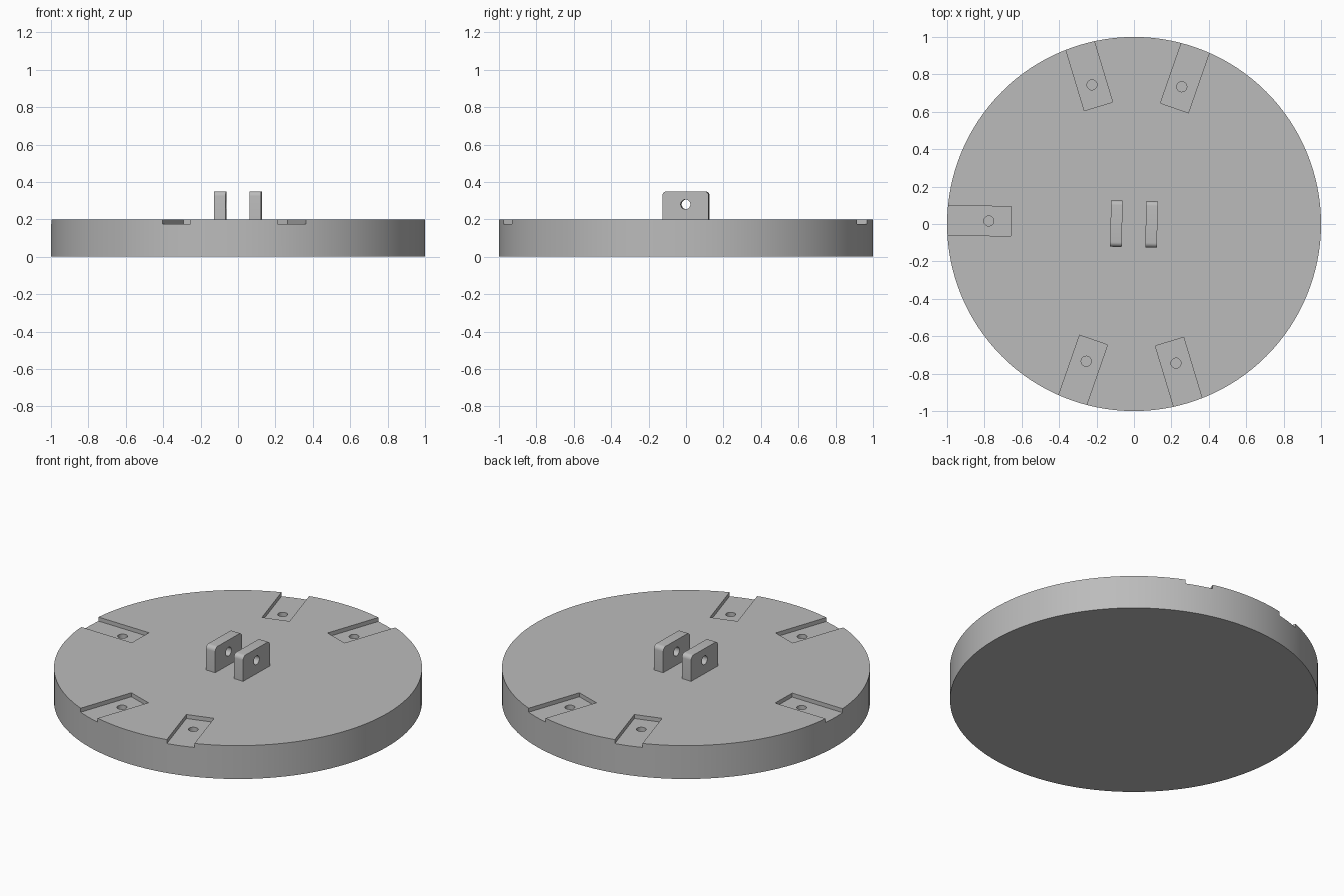
import bpy, bmesh, math
from mathutils import Matrix, Vector

cube = bpy.data.objects.get("Cube")
if cube:
    bpy.data.objects.remove(cube, do_unlink=True)

TURN = math.radians(-1.2)   # slight twist of the whole fixture
TOP = 0.2                   # upper face of the disc
FLOOR = 0.176               # floor of the slots

grey = bpy.data.materials.new("plain grey")
grey.use_nodes = True
color = (0.5, 0.5, 0.5, 1)
grey.diffuse_color = color
grey.node_tree.nodes["Principled BSDF"].inputs["Base Color"].default_value = color


def make_object(name, bm):
    mesh = bpy.data.meshes.new(name)
    bmesh.ops.recalc_face_normals(bm, faces=bm.faces)
    bm.to_mesh(mesh)
    bm.free()
    mesh.materials.append(grey)
    obj = bpy.data.objects.new(name, mesh)
    bpy.context.collection.objects.link(obj)
    return obj


def add_box(bm, low, high, matrix=Matrix()):
    low, high = Vector(low), Vector(high)
    place = Matrix.Translation((low + high) / 2) @ Matrix.Diagonal((*(high - low), 1))
    return bmesh.ops.create_cube(bm, size=1, matrix=matrix @ place)["verts"]


def add_cylinder(bm, radius, depth, sides, matrix):
    bmesh.ops.create_cone(bm, cap_ends=True, segments=sides, radius1=radius,
                          radius2=radius, depth=depth, matrix=matrix)


def cut(obj, cutter):
    mod = obj.modifiers.new("cut", "BOOLEAN")
    mod.object = cutter
    mod.operation = "DIFFERENCE"
    mod.solver = "EXACT"
    bpy.context.view_layer.objects.active = obj
    bpy.ops.object.modifier_apply(modifier=mod.name)
    bpy.data.objects.remove(cutter, do_unlink=True)


def smooth(obj):
    bpy.ops.object.select_all(action="DESELECT")
    obj.select_set(True)
    bpy.context.view_layer.objects.active = obj
    bpy.ops.object.shade_smooth_by_angle(angle=math.radians(30))


# Round base
bm = bmesh.new()
add_cylinder(bm, 1, TOP, 128, Matrix.Translation((0, 0, TOP / 2)))
base = make_object("base_disc", bm)

# Radial slots open at the rim, then a blind bolt hole in each
slots, holes = bmesh.new(), bmesh.new()
for degrees in (72, 108, 180, 252, 288):
    spin = Matrix.Rotation(math.radians(degrees) + TURN, 4, "Z")
    add_box(slots, (0.657, -0.079, FLOOR), (1.1, 0.079, 0.3), spin)
    add_cylinder(holes, 0.027, 0.2, 24, spin @ Matrix.Translation((0.777, 0, 0.2)))
cut(base, make_object("slot_cutter", slots))
cut(base, make_object("hole_cutter", holes))
smooth(base)

# Pair of upright lugs with rounded top corners and a pin hole
for side, name in ((1, "left_lug"), (-1, "right_lug")):
    spin = Matrix.Rotation(TURN, 4, "Z")
    x = side * 0.094
    bm = bmesh.new()
    add_box(bm, (x - 0.031, -0.124, TOP), (x + 0.031, 0.124, 0.35))
    corners = [e for e in bm.edges if all(v.co.z > 0.3 for v in e.verts)
               and abs(e.verts[0].co.x - e.verts[1].co.x) > 0.01]
    bmesh.ops.bevel(bm, geom=corners, offset=0.025, segments=6, profile=0.5,
                    affect="EDGES")
    bm.transform(spin)
    lug = make_object(name, bm)
    pin = bmesh.new()
    add_cylinder(pin, 0.026, 0.2, 24, spin @ Matrix.Translation((x, 0, 0.28))
                 @ Matrix.Rotation(math.pi / 2, 4, "Y"))
    cut(lug, make_object("pin_cutter", pin))
    smooth(lug)
